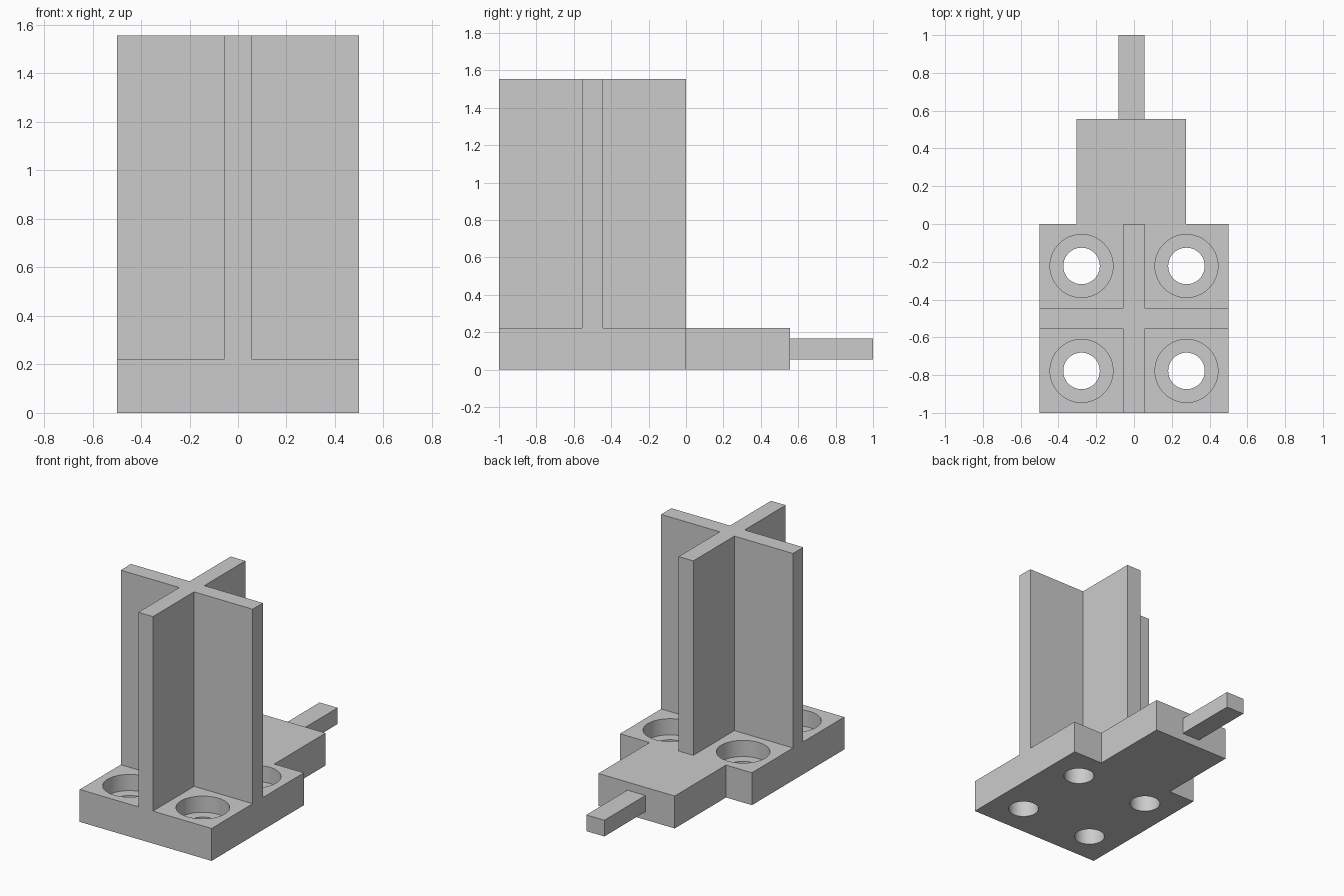
import bpy
import bmesh

default = bpy.data.objects.get("Cube")
if default:
    bpy.data.objects.remove(default, do_unlink=True)

U = 1 / 9  # design module: plate is 9 modules square

grey = bpy.data.materials.new("light_grey")
grey.use_nodes = True
colour = (0.6, 0.6, 0.6, 1)
grey.diffuse_color = colour
grey.node_tree.nodes["Principled BSDF"].inputs["Base Color"].default_value = colour


def prism(name, outline, z0, z1):
    """Extrude a flat outline (in modules) from z0 to z1."""
    bm = bmesh.new()
    face = bm.faces.new([bm.verts.new((x * U, y * U, z0 * U)) for x, y in outline])
    top = bmesh.ops.extrude_face_region(bm, geom=[face])["geom"]
    bmesh.ops.translate(bm, vec=(0, 0, (z1 - z0) * U),
                        verts=[v for v in top if isinstance(v, bmesh.types.BMVert)])
    bmesh.ops.recalc_face_normals(bm, faces=bm.faces)
    mesh = bpy.data.meshes.new(name)
    bm.to_mesh(mesh)
    bm.free()
    mesh.materials.append(grey)
    obj = bpy.data.objects.new(name, mesh)
    bpy.context.collection.objects.link(obj)
    return obj


def drill(target, x, y, radius, z0, z1):
    """Cut a vertical round hole, then drop the cutter."""
    bpy.ops.mesh.primitive_cylinder_add(vertices=64, radius=radius * U, depth=(z1 - z0) * U,
                                        location=(x * U, y * U, (z0 + z1) / 2 * U))
    cutter = bpy.context.object
    cutter.hide_render = True
    cutter.data.materials.append(grey)
    bpy.context.view_layer.objects.active = target
    cut = target.modifiers.new("hole", "BOOLEAN")
    cut.operation = "DIFFERENCE"
    cut.solver = "EXACT"
    cut.object = cutter
    bpy.ops.object.modifier_apply(modifier=cut.name)
    bpy.data.objects.remove(cutter, do_unlink=True)


# Base plate with its rear tongue, slightly off centre
base = prism("base_plate", [(-4.5, -9), (4.5, -9), (4.5, 0), (2.48, 0), (2.48, 5),
                            (-2.73, 5), (-2.73, 0), (-4.5, 0)], 0, 2)

# Four counterbored screw holes
for x in (-2.5, 2.5):
    for y in (-7, -2):
        drill(base, x, y, 0.87, -1, 3)
        drill(base, x, y, 1.5, 1, 3)

# Upright cross-shaped post
a, b = 0.5, 4.5
cross = [(a, -b), (a, -a), (b, -a), (b, a), (a, a), (a, b),
         (-a, b), (-a, a), (-b, a), (-b, -a), (-a, -a), (-a, -b)]
prism("cross_post", [(x, y - 4.5) for x, y in cross], 2, 14)

# Thin pin at the rear
prism("rear_pin", [(-0.73, 5), (0.5, 5), (0.5, 9), (-0.73, 9)], 0.5, 1.5)

# Round hole walls smooth, edges crisp
bpy.ops.object.select_all(action="DESELECT")
base.select_set(True)
bpy.context.view_layer.objects.active = base
bpy.ops.object.shade_smooth_by_angle()
